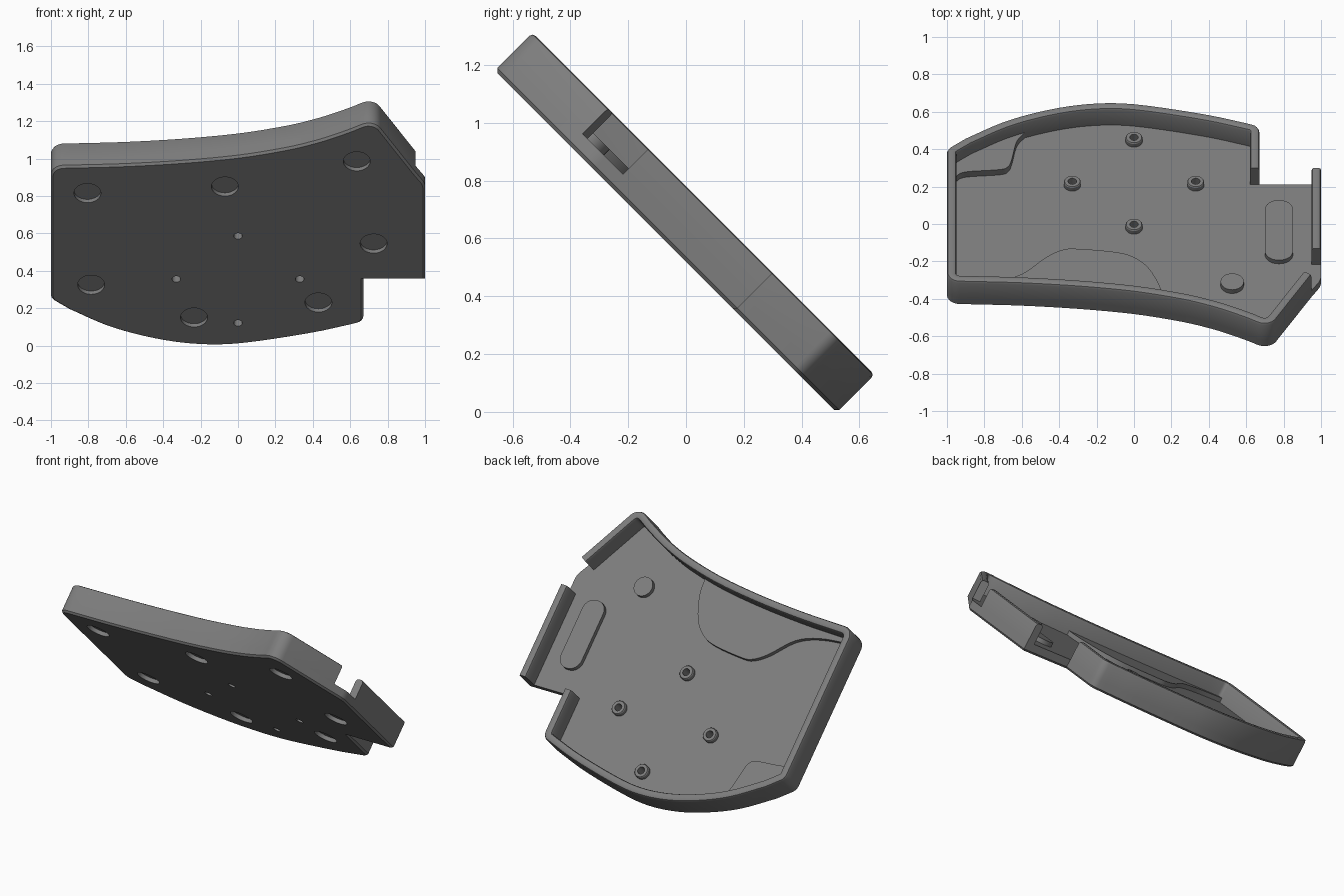
import bpy, bmesh, math
from mathutils import Matrix, Vector

if "Cube" in bpy.data.objects:
    bpy.data.objects.remove(bpy.data.objects["Cube"])

S2 = math.sqrt(2)
FLOOR, TOP, WALL = 0.06, 0.184, 0.05
TILT = Matrix.Translation((0, 0.52, 0)) @ Matrix.Rotation(-math.pi / 4, 4, 'X')

grey = bpy.data.materials.new("plain grey")
grey.diffuse_color = (0.205, 0.205, 0.205, 1)
grey.use_nodes = True
grey.node_tree.nodes["Principled BSDF"].inputs["Base Color"].default_value = grey.diffuse_color


def spline(pts, n=4):
    """Smooth open curve through (x, height) points."""
    p = [Vector(q) for q in pts]
    p = [2 * p[0] - p[1]] + p + [2 * p[-1] - p[-2]]
    out = []
    for i in range(1, len(p) - 2):
        a, b, c, d = p[i - 1:i + 3]
        for k in range(n):
            t = k / n
            q = 0.5 * (2 * b + (c - a) * t + (2 * a - 5 * b + 4 * c - d) * t * t
                       + (3 * b - a - 3 * c + d) * t ** 3)
            out.append((q.x, q.y, 0))
    return out + [(pts[-1][0], pts[-1][1], 0)]


def outline(pts):
    """(x, height, radius) to tray-plane points with filleted corners."""
    p = [Vector((q[0], -S2 * q[1])) for q in pts]
    out = []
    for i, q in enumerate(pts):
        r = q[2] if len(q) > 2 else 0
        if not r:
            out.append(p[i])
            continue
        a = (p[i - 1] - p[i]).normalized()
        b = (p[(i + 1) % len(p)] - p[i]).normalized()
        half = a.angle(b) / 2
        centre = p[i] + (a + b).normalized() * r / math.sin(half)
        s = p[i] + a * r / math.tan(half) - centre
        e = p[i] + b * r / math.tan(half) - centre
        turn = math.atan2(s.x * e.y - s.y * e.x, s.dot(e))
        for k in range(9):
            c, d = math.cos(turn * k / 8), math.sin(turn * k / 8)
            out.append(centre + Vector((s.x * c - s.y * d, s.x * d + s.y * c)))
    return out


def circle(x, h, r, n=32):
    return [Vector((x + r * math.cos(2 * math.pi * k / n),
                    -S2 * h + r * math.sin(2 * math.pi * k / n))) for k in range(n)]


def offset(pts, d, closed):
    """Shift a counter-clockwise path inward by d."""
    out, n = [], len(pts)
    for i, p in enumerate(pts):
        e = []
        if closed or i > 0:
            e.append((p - pts[i - 1]).normalized())
        if closed or i < n - 1:
            e.append((pts[(i + 1) % n] - p).normalized())
        nrm = [Vector((-t.y, t.x)) for t in e]
        m = (nrm[0] + nrm[-1]).normalized()
        out.append(p + m * d / max(0.4, m.dot(nrm[0])))
    return out


def sweep(bm, pts, profile, closed=True, solid=True):
    """Run an (inset, level) profile along a path; solid caps the end loops."""
    loops = [[bm.verts.new((q.x, q.y, w)) for q in offset(pts, d, closed)]
             for d, w in profile]
    n, m = len(pts), len(profile)
    for j in range(m - 1 if solid else m):
        a, b = loops[j], loops[(j + 1) % m]
        for i in range(n if closed else n - 1):
            k = (i + 1) % n
            bm.faces.new((a[i], a[k], b[k], b[i]))
    if solid:
        bm.faces.new(loops[0])
        bm.faces.new(loops[-1])
    elif not closed:
        bm.faces.new([l[0] for l in loops])
        bm.faces.new([l[-1] for l in loops])


def make(name, parts):
    bm = bmesh.new()
    for part in parts:
        sweep(bm, *part)
    bmesh.ops.recalc_face_normals(bm, faces=bm.faces)
    bm.transform(TILT)
    me = bpy.data.meshes.new(name)
    bm.to_mesh(me)
    bm.free()
    me.materials.append(grey)
    ob = bpy.data.objects.new(name, me)
    bpy.context.collection.objects.link(ob)
    return ob


def smooth(ob):
    bpy.ops.object.select_all(action='DESELECT')
    ob.select_set(True)
    bpy.context.view_layer.objects.active = ob
    bpy.ops.object.shade_smooth_by_angle(angle=math.radians(28))


# outer edge of the tray, from the notch round to the gap in the rim
back = spline([(0.6, 0.105), (0.4, 0.062), (0.1, 0.015), (-0.1, -0.002), (-0.3, 0.008),
               (-0.5, 0.043), (-0.7, 0.1), (-0.9, 0.187)])
front = spline([(-0.85, 0.958), (-0.6, 0.965), (-0.3, 0.982), (0, 1.01), (0.25, 1.05),
                (0.4, 1.085), (0.5, 1.115), (0.6, 1.15), (0.65, 1.17)])
rim_path = ([(0.67, 0.35), (0.67, 0.122, 0.055)] + back + [(-1, 0.245, 0.06), (-1, 0.955, 0.07)]
            + front + [(0.725, 1.2, 0.072), (0.948, 0.92)])
tray_path = rim_path + [(1, 0.86, 0.1), (1, 0.35)]

# floor plate with chamfered underside
floor = make("floor_plate", [(outline(tray_path), [(0.012, 0), (0, 0.012), (0, FLOOR)])])

# rim walls with softened tops
wall = [(0, FLOOR), (0, TOP - 0.015), (0.005, TOP - 0.004), (0.015, TOP), (WALL - 0.015, TOP),
        (WALL - 0.005, TOP - 0.004), (WALL, TOP - 0.015), (WALL, FLOOR)]
smooth(make("rim_wall", [(outline(rim_path), wall, False, False)]))
smooth(make("side_wall", [(outline([(1, 0.78), (1, 0.35)]), wall, False, False)]))

# underside foot recesses and screw holes
posts = [(0, 0.585), (0.33, 0.355), (-0.33, 0.355), (0, 0.12)]
feet = [(-0.805, 0.815), (-0.07, 0.85), (0.635, 0.985), (0.725, 0.545),
        (-0.785, 0.325), (-0.235, 0.15), (0.43, 0.23)]
cutter = make("cutter", [(circle(x, h, 0.072, 40), [(0, -0.05), (0, 0.025)]) for x, h in feet]
              + [(circle(x, h, 0.023), [(0, -0.05), (0, 0.1)]) for x, h in posts])
cutter.hide_render = True
mod = floor.modifiers.new("cut", 'BOOLEAN')
mod.object, mod.operation, mod.solver = cutter, 'DIFFERENCE', 'EXACT'
bpy.context.view_layer.objects.active = floor
bpy.ops.object.modifier_apply(modifier="cut")
bpy.data.objects.remove(cutter)
smooth(floor)

# hollow screw posts
ring = [(0, FLOOR), (0, 0.084), (0.004, 0.09), (0.022, 0.09), (0.022, FLOOR)]
smooth(make("screw_posts", [(circle(x, h, 0.045), ring, True, False) for x, h in posts]))

# raised round button and long rounded pad
low = [(0, FLOOR - 0.005), (0, 0.088)]
smooth(make("round_button", [(circle(0.525, 0.89, 0.062), low)]))
smooth(make("long_pad", [(outline([(0.7, 0.775, 0.07), (0.85, 0.775, 0.07),
                                   (0.85, 0.455, 0.07), (0.7, 0.455, 0.07)]), low)]))

# raised floor areas against the front and back walls
front_step = spline([(0.155, 1.005), (0.14, 0.92), (0.08, 0.82), (0, 0.76), (-0.1, 0.732),
                     (-0.3, 0.715), (-0.38, 0.72), (-0.47, 0.76), (-0.6, 0.85),
                     (-0.75, 0.89), (-0.96, 0.905)])
smooth(make("front_step", [(outline(front_step + [(-0.96, 0.935), (-0.6, 0.942), (-0.3, 0.96),
                                                  (0, 0.985)]), low)]))
back_step = spline([(-0.975, 0.35), (-0.95, 0.335), (-0.9, 0.312), (-0.72, 0.3), (-0.675, 0.285),
                    (-0.655, 0.25), (-0.63, 0.157), (-0.6, 0.117), (-0.55, 0.075)])
smooth(make("back_step", [(outline(back_step + [(-0.7, 0.12), (-0.88, 0.2), (-0.975, 0.26)]),
                           [(0, FLOOR - 0.005), (0, 0.1)])]))
